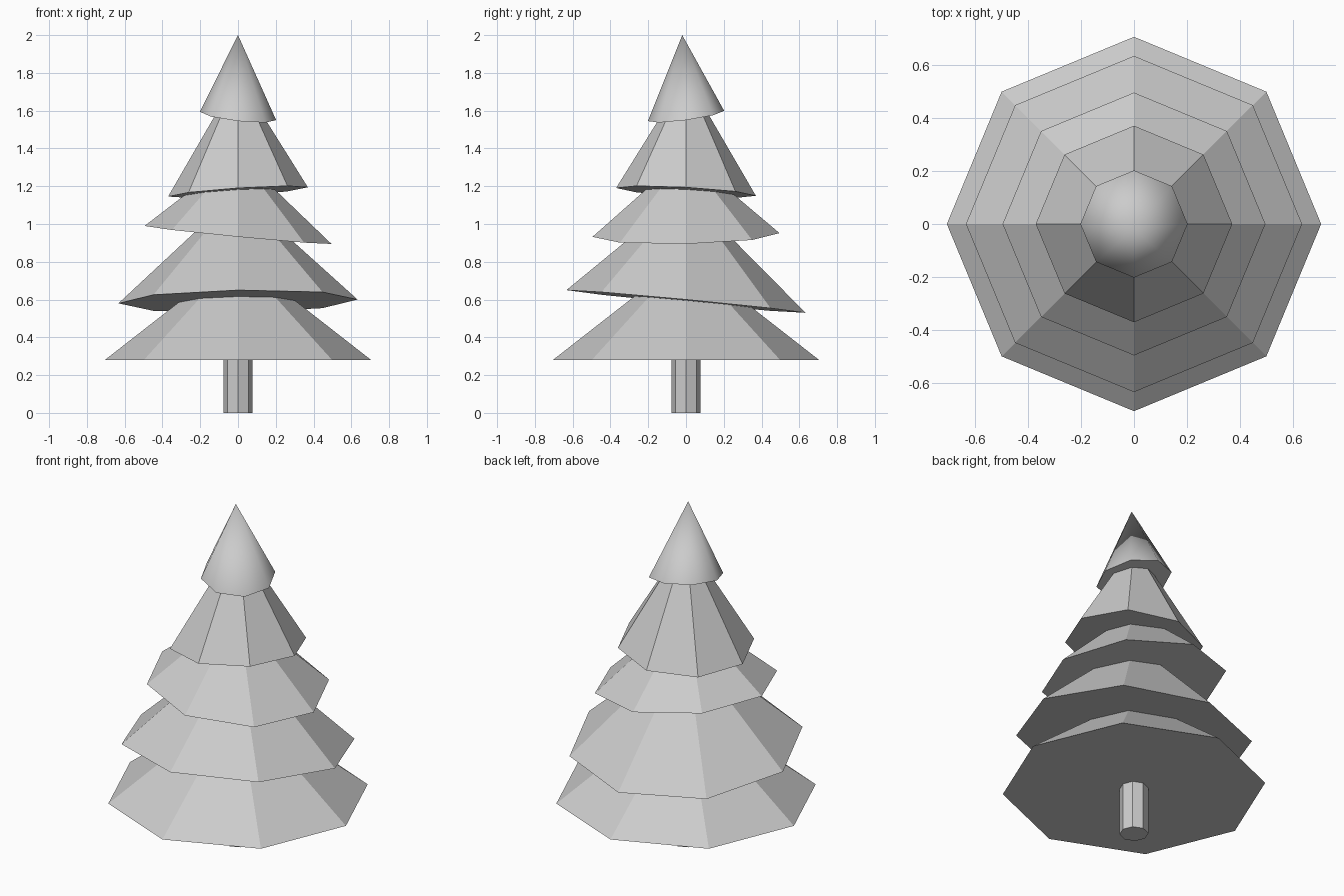
import bpy, bmesh, math

if "Cube" in bpy.data.objects:
    bpy.data.objects.remove(bpy.data.objects["Cube"])

SIDES = 8


def make_object(name, bm, smooth=False):
    bmesh.ops.recalc_face_normals(bm, faces=bm.faces)
    if smooth:
        for f in bm.faces:
            f.smooth = len(f.verts) == 3
        for e in bm.edges:
            e.smooth = all(f.smooth for f in e.link_faces)
    mesh = bpy.data.meshes.new(name)
    bm.to_mesh(mesh)
    bm.free()
    obj = bpy.data.objects.new(name, mesh)
    bpy.context.collection.objects.link(obj)
    return obj


def tier(name, radius, z, apex, slope_x=0.0, slope_y=0.0, smooth=False):
    """Eight-sided cone whose rim lies in a tilted plane."""
    bm = bmesh.new()
    rim = []
    for i in range(SIDES):
        a = 2 * math.pi * i / SIDES
        x, y = radius * math.cos(a), radius * math.sin(a)
        rim.append(bm.verts.new((x, y, z + slope_x * x + slope_y * y)))
    tip = bm.verts.new(apex)
    for i in range(SIDES):
        bm.faces.new((rim[i], rim[(i + 1) % SIDES], tip))
    bm.faces.new(rim[::-1])
    return make_object(name, bm, smooth)


# Trunk
bm = bmesh.new()
base = [bm.verts.new((0.077 * math.cos(i * math.pi / 4),
                      0.077 * math.sin(i * math.pi / 4), 0)) for i in range(SIDES)]
face = bm.faces.new(base)
ext = bmesh.ops.extrude_face_region(bm, geom=[face], use_keep_orig=True)
for v in ext["geom"]:
    if isinstance(v, bmesh.types.BMVert):
        v.co.z = 0.30
make_object("trunk", bm)

# Branch tiers, bottom to top
tier("branches_1", 0.705, 0.28, (0, 0, 0.83))
tier("branches_2", 0.633, 0.59, (0, 0, 1.17), 0.016, -0.095)
tier("branches_3", 0.495, 0.942, (0, 0, 1.37), -0.096, 0.02)
tier("branches_4", 0.37, 1.17, (0, 0, 1.785), 0.066, -0.056)

# Smooth pointed top
tier("tree_top", 0.202, 1.572, (0, -0.02, 2.0), -0.11, 0.135, smooth=True)
